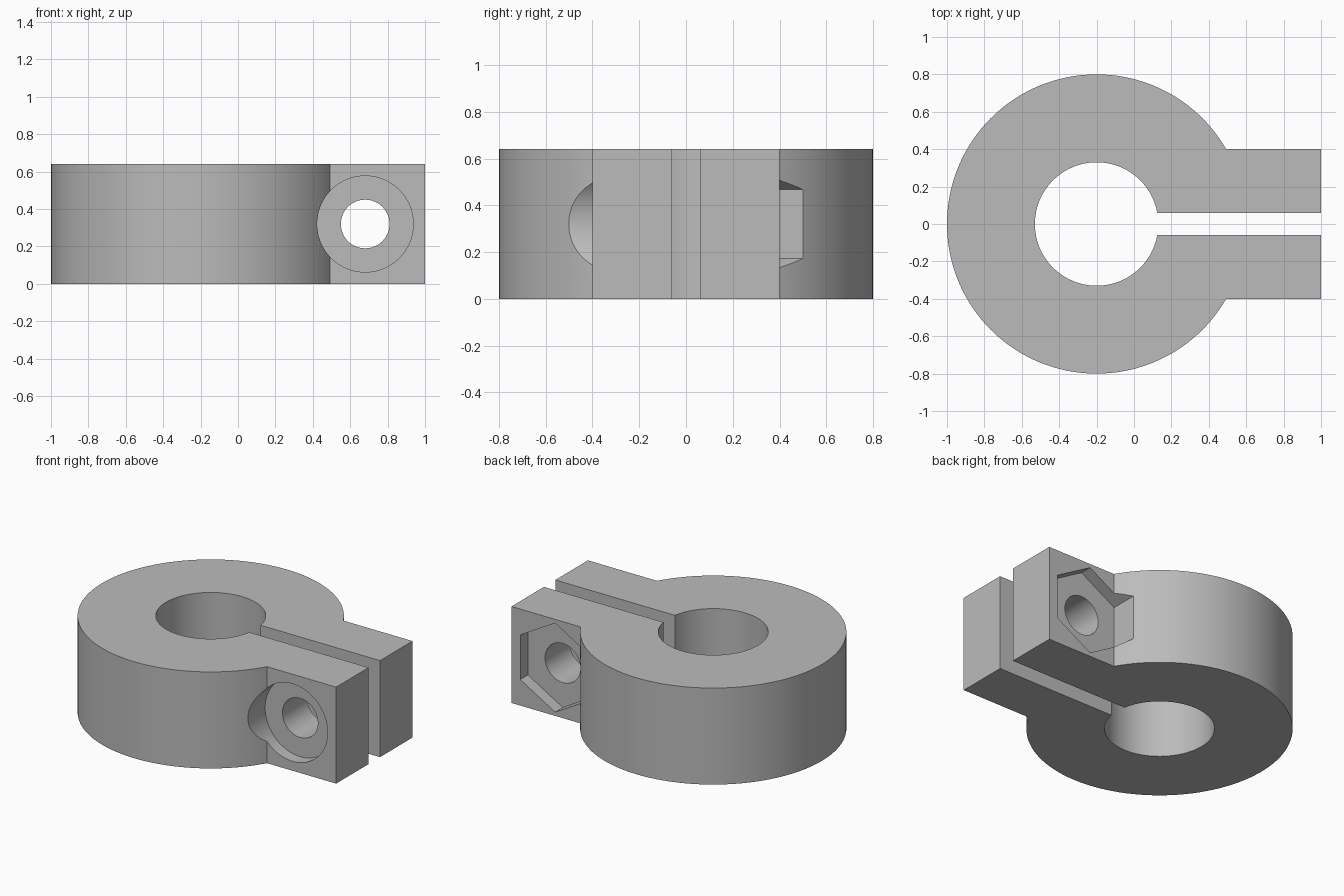
import bpy, bmesh
from math import asin, cos, sin, pi, radians

if "Cube" in bpy.data.objects:
    bpy.data.objects.remove(bpy.data.objects["Cube"], do_unlink=True)

HEIGHT = 0.64
RING_X, RING_R, BORE_R = -0.2, 0.8, 0.33
ARM_Y, SLOT_Y, ARM_END = 0.4, 0.06, 1.0
BOLT_X, BOLT_Z = 0.68, HEIGHT / 2
POCKET = 0.08

grey = bpy.data.materials.new("plain grey")
grey.use_nodes = True
colour = (0.5, 0.5, 0.5, 1)
grey.diffuse_color = colour
grey.node_tree.nodes["Principled BSDF"].inputs["Base Color"].default_value = colour


def arc(radius, start, end, steps):
    angles = [start + (end - start) * i / steps for i in range(steps + 1)]
    return [(RING_X + radius * cos(a), radius * sin(a)) for a in angles]


# Split clamp outline: outer arc, lower arm, bore, upper arm
outer = asin(ARM_Y / RING_R)
inner = asin(SLOT_Y / BORE_R)
outline = arc(RING_R, outer, 2 * pi - outer, 120)
outline += [(ARM_END, -ARM_Y), (ARM_END, -SLOT_Y)]
outline += arc(BORE_R, 2 * pi - inner, inner, 96)
outline += [(ARM_END, SLOT_Y), (ARM_END, ARM_Y)]

bm = bmesh.new()
base = bm.faces.new([bm.verts.new((x, y, 0)) for x, y in outline])
top = bmesh.ops.extrude_face_region(bm, geom=[base])["geom"]
bmesh.ops.translate(bm, vec=(0, 0, HEIGHT),
                    verts=[v for v in top if isinstance(v, bmesh.types.BMVert)])
bmesh.ops.recalc_face_normals(bm, faces=bm.faces)
mesh = bpy.data.meshes.new("split_clamp")
bm.to_mesh(mesh)
bm.free()
mesh.materials.append(grey)
clamp = bpy.data.objects.new("split_clamp", mesh)
bpy.context.collection.objects.link(clamp)
bpy.context.view_layer.objects.active = clamp
clamp.select_set(True)


def cut(name, sides, radius, y_from, y_to):
    """Cut a prism running along y through the bolt axis."""
    bpy.ops.mesh.primitive_cylinder_add(
        vertices=sides, radius=radius, depth=y_to - y_from,
        location=(BOLT_X, (y_from + y_to) / 2, BOLT_Z), rotation=(pi / 2, 0, 0))
    cutter = bpy.context.object
    cutter.name = name
    cutter.hide_render = True
    cutter.data.materials.append(grey)
    bpy.context.view_layer.objects.active = clamp
    mod = clamp.modifiers.new(name, "BOOLEAN")
    mod.operation, mod.solver, mod.object = "DIFFERENCE", "EXACT", cutter
    bpy.ops.object.modifier_apply(modifier=name)
    bpy.data.objects.remove(cutter, do_unlink=True)


# Bolt hole, round head pocket in front, hexagonal nut pocket behind
cut("bolt_hole", 64, 0.13, -1, 1)
cut("head_pocket", 96, 0.257, -1, POCKET - ARM_Y)
cut("nut_pocket", 6, 0.295, ARM_Y - POCKET, 1)

bpy.ops.object.select_all(action="DESELECT")
clamp.select_set(True)
bpy.context.view_layer.objects.active = clamp
bpy.ops.object.shade_smooth_by_angle(angle=radians(30))
